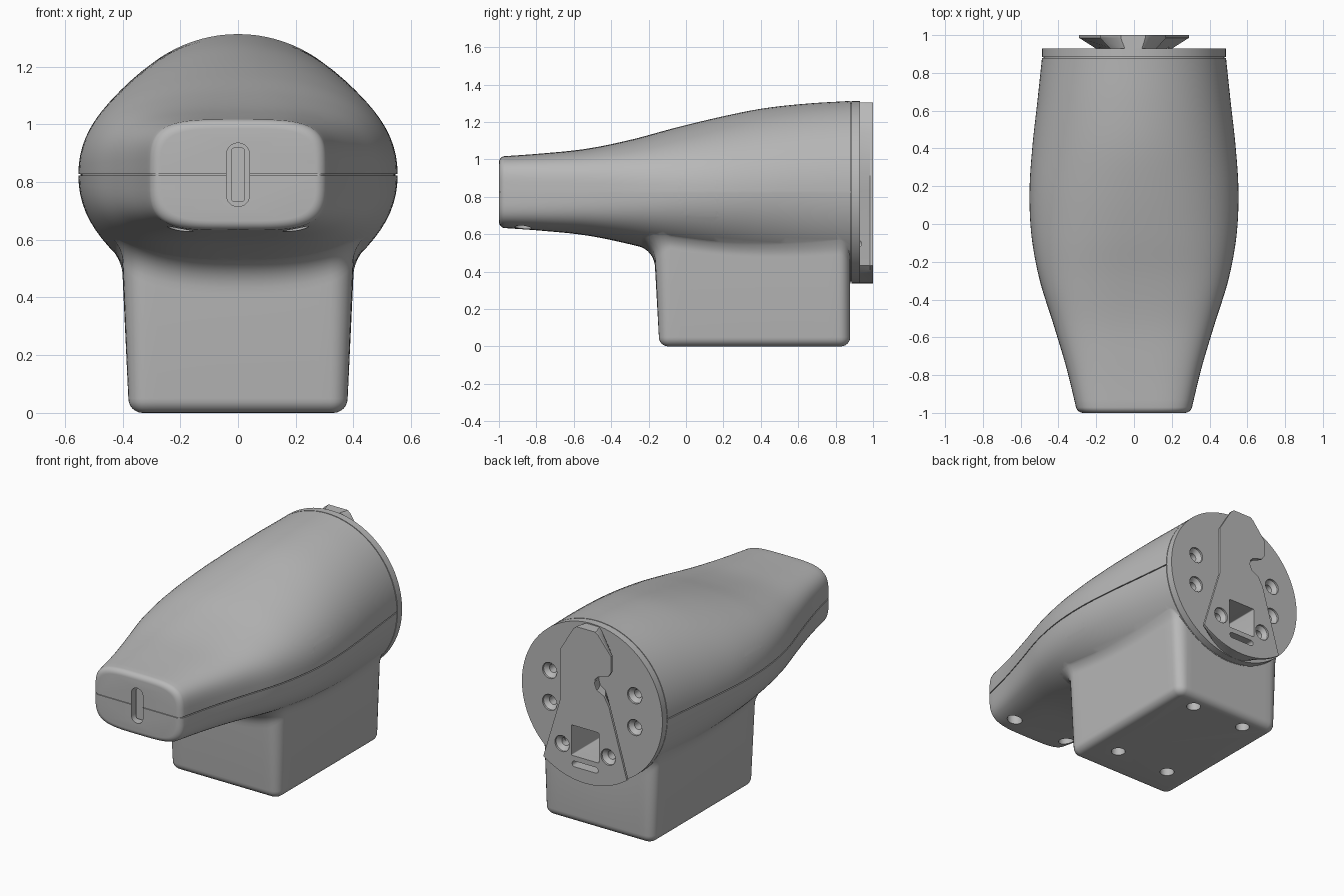
import bpy, bmesh
from math import sin, cos, pi, radians, asin

if "Cube" in bpy.data.objects:
    bpy.data.objects.remove(bpy.data.objects["Cube"])

MID = 0.825      # height of the body axis
BACK = 0.88      # rear end of the body
DISC_R = 0.4875

grey = bpy.data.materials.new("plain grey")
grey.use_nodes = True
grey.diffuse_color = (0.48, 0.48, 0.48, 1)
grey.node_tree.nodes["Principled BSDF"].inputs["Base Color"].default_value = grey.diffuse_color


def add_loft(bm, rings):
    """Skin closed rings of equal length and cap both ends."""
    rows = [[bm.verts.new(p) for p in ring] for ring in rings]
    n = len(rows[0])
    for lo, hi in zip(rows, rows[1:]):
        for i in range(n):
            j = (i + 1) % n
            bm.faces.new((lo[i], lo[j], hi[j], hi[i]))
    bm.faces.new(rows[0][::-1])
    bm.faces.new(rows[-1])


def make(name, *lofts):
    bm = bmesh.new()
    for rings in lofts:
        add_loft(bm, rings)
    bmesh.ops.recalc_face_normals(bm, faces=bm.faces)
    mesh = bpy.data.meshes.new(name)
    bm.to_mesh(mesh)
    bm.free()
    mesh.materials.append(grey)
    obj = bpy.data.objects.new(name, mesh)
    bpy.context.collection.objects.link(obj)
    return obj


def combine(target, other, operation):
    mod = target.modifiers.new(operation.lower(), "BOOLEAN")
    mod.operation, mod.solver, mod.object = operation, "EXACT", other
    bpy.context.view_layer.objects.active = target
    bpy.ops.object.modifier_apply(modifier=mod.name)


def rounded(hw, hh, r, side=1):
    """Rounded rectangle as (x, y, normal x, normal y)."""
    pts = []
    for k in range(4):
        sx, sy = ((1, 1), (-1, 1), (-1, -1), (1, -1))[k]
        for i in range(7):
            a = (k + i / 6) * pi / 2
            pts.append((sx * (hw - r) + r * cos(a), sy * (hh - r) + r * sin(a), cos(a), sin(a)))
        tx, ty = ((-1, 1), (-1, -1), (1, -1), (1, 1))[k]
        x, y, nx, ny = pts[-1]
        ex, ey = tx * (hw - r) + r * nx, ty * (hh - r) + r * ny
        for i in range(1, side):
            f = i / side
            pts.append((x + (ex - x) * f, y + (ey - y) * f, nx, ny))
    return pts


def slab(outline, y0, y1, z=0):
    """Straight prism along y from an x, z outline."""
    return [[(p[0], y, z + p[1]) for p in outline] for y in (y0, y1)]


def turned(profile, centre, axis):
    """Circles of (position, radius) along the y or z axis."""
    angles = [2 * pi * i / 28 for i in range(28)]
    cx, c = centre
    if axis == "y":
        return [[(cx + r * cos(a), t, c + r * sin(a)) for a in angles] for t, r in profile]
    return [[(cx + r * cos(a), c + r * sin(a), t) for a in angles] for t, r in profile]


# Body sections at even steps from nose to back
HALF_W = (.30, .357, .427, .50, .543, .553, .538, .512, .487)
HALF_H = (.19, .207, .232, .28, .343, .40, .447, .473, .4875)
POWER = (4, 3.6, 3.2, 2.7, 2.3, 2.1, 2, 2, 2)


def spline(vals, y):
    t = min(max((y + 1) / (BACK + 1), 0), 1) * (len(vals) - 1)
    i = min(int(t), len(vals) - 2)
    f = t - i
    p1, p2 = vals[i], vals[i + 1]
    p0 = vals[i - 1] if i else 2 * p1 - p2
    p3 = vals[i + 2] if i + 2 < len(vals) else 2 * p2 - p1
    return p1 + f * (p2 - p0 + f * (2 * p0 - 5 * p1 + 4 * p2 - p3 + f * (3 * (p1 - p2) + p3 - p0))) / 2


def section(y, inset=0):
    """Body ring with a narrow groove along both sides."""
    a, b, n = (spline(v, y) for v in (HALF_W, HALF_H, POWER))
    a, b, g, steps = a - inset, b - inset, 0.003, 40
    half = [(a - .008, g), (a, g)]
    half += [(a * (1 if c > 0 else -1) * abs(c) ** (2 / n), b * s ** (2 / n))
             for c, s in ((cos(pi * i / steps), sin(pi * i / steps)) for i in range(1, steps))]
    half += [(-a, g), (-a + .008, g)]
    ring = half + [(-x, -z) for x, z in half]
    return [(x, y, MID + z) for x, z in ring]


def underside(x, y):
    a, b, n = (spline(v, y) for v in (HALF_W, HALF_H, POWER))
    return MID - b * max(0, 1 - abs(x / a) ** n) ** (1 / n)


R = 0.03
rings = [section(-1 + R * (1 - sin(t)), R * (1 - cos(t)))
         for t in (pi / 2 * (1 - i / 6) for i in range(6))]
rings += [section(-1 + R + (BACK + 1 - R) * i / 48) for i in range(49)]
body = make("body", rings)

# Grip box, blended into the underside of the body
front, rear = -0.145, BACK - .002
cy = (front + rear) / 2
base = [(x, y + cy, nx, ny) for x, y, nx, ny in rounded(.38, (rear - front) / 2, .06, 16)]


def grip_ring(fn):
    return [fn(x, y, nx, min(ny, 0)) for x, y, nx, ny in base]


def blend(f):
    def point(x, y, nx, ny):
        r = .05 + .05 * -ny
        x, y = x + .02 * nx, y + .02 * ny
        ex, ey = x + r * nx, y + r * ny
        top = underside(x, y)
        z = (1 - f) ** 2 * (top - r) + 2 * f * (1 - f) * top + f * f * (underside(ex, ey) + .004)
        return x + f * f * r * nx, y + f * f * r * ny, z
    return point


rings = []
for i in range(7):
    t = i * pi / 12
    d, z = .05 * (1 - sin(t)), .05 * (1 - cos(t))
    rings.append([(x - d * nx, y - d * ny, z) for x, y, nx, ny in base])
rings += [grip_ring(blend(i / 8)) for i in range(9)]
rings.append(grip_ring(lambda x, y, nx, ny: (x * .9, y - .05 * ny, .76)))
grip = make("grip_box", rings)
combine(body, grip, "UNION")
bpy.data.objects.remove(grip)

# Rear disc with a stepped seam, and the raised hook plate
disc = make("rear_disc", [[(r * cos(a), y, MID + r * sin(a)) for a in
            (2 * pi * i / 96 for i in range(96))] for y, r in
            ((.872, .478), (.885, .478), (.885, DISC_R), (.93, DISC_R))])

hook = [(-.17, .83), (-.17, 1.14), (-.08, 1.29), (-.06, 1.305), (.07, 1.305), (.09, 1.29),
        (.18, 1.18), (.18, 1.08), (.16, 1.05), (.09, 1.03), (.07, 1.01), (.065, .98),
        (.08, .945), (.13, .92), (.165, .86)]
edge = asin(.29 / DISC_R)
hook += [(DISC_R * sin(a), MID - DISC_R * cos(a)) for a in (edge * (1 - i / 8) for i in range(17))]
plate = make("hook_plate", [[(-u * k, y, z) for u, z in hook]
             for y, k in ((.926, .7), (.93, .7), (.985, 1), (1, 1))])

# Openings in the back: countersunk screws, square window, slot
cuts = []
for sx in (-1, 1):
    for x, z, y in ((.295, .94, .93), (.295, .74, .93), (.16, .545, 1)):
        cuts.append(turned([(y + .02, .05), (y - .012, .05), (y - .035, .026), (y - .16, .026)],
                           (sx * x, z), "y"))
cuts.append(slab(rounded(.095, .095, .006), .62, 1.05, .585))
cuts.append(slab(rounded(.09, .018, .017), .75, 1.05, .44))
back_cutter = make("back_cutter", *cuts)

# Openings in the body: screw holes, nose slot and seam, side recesses
cuts = [slab(rounded(.04, .11, .039), -1.05, -.93, MID)]
for sx in (-1, 1):
    cuts.append([[(sx * .17 + x, y, MID + z) for x, z in
                  ((-.129, -.003), (.129, -.003), (.129, .003), (-.129, .003))] for y in (-1.02, -.994)])
    cuts.append(turned([(.5, .045), (.70, .045)], (sx * .2, -.87), "z"))
    for y in (.08, .78):
        cuts.append(turned([(-.05, .042), (.12, .042)], (sx * .19, y), "z"))
    hh, outer, inner = .135, [], []
    for y, z, _, _ in rounded(.1125, hh, .03, 10):
        t = (z / hh) ** 2
        bulge = .05 * t if y < 0 else -.015 * (1 - t)
        slope = .05 * (1 - t) if y < 0 else 0
        outer.append((sx * .56, y + bulge + .0625, z + MID))
        inner.append((sx * .45, y + bulge + slope + .0625, z + MID))
    cuts.append([[(sx * .62, y, z) for _, y, z in outer], outer, inner])
body_cutter = make("body_cutter", *cuts)

for target in (body, disc, plate):
    combine(target, back_cutter, "DIFFERENCE")
combine(body, body_cutter, "DIFFERENCE")
for cutter in (back_cutter, body_cutter):
    bpy.data.objects.remove(cutter)

# Tongue seated inside the nose slot
tongue = make("nose_slot_tongue", slab(rounded(.025, .095, .015), -.975, -.92, MID))

for obj in (body, disc, plate, tongue):
    bpy.ops.object.select_all(action="DESELECT")
    obj.select_set(True)
    bpy.context.view_layer.objects.active = obj
    bpy.ops.object.shade_smooth_by_angle(angle=radians(32))
